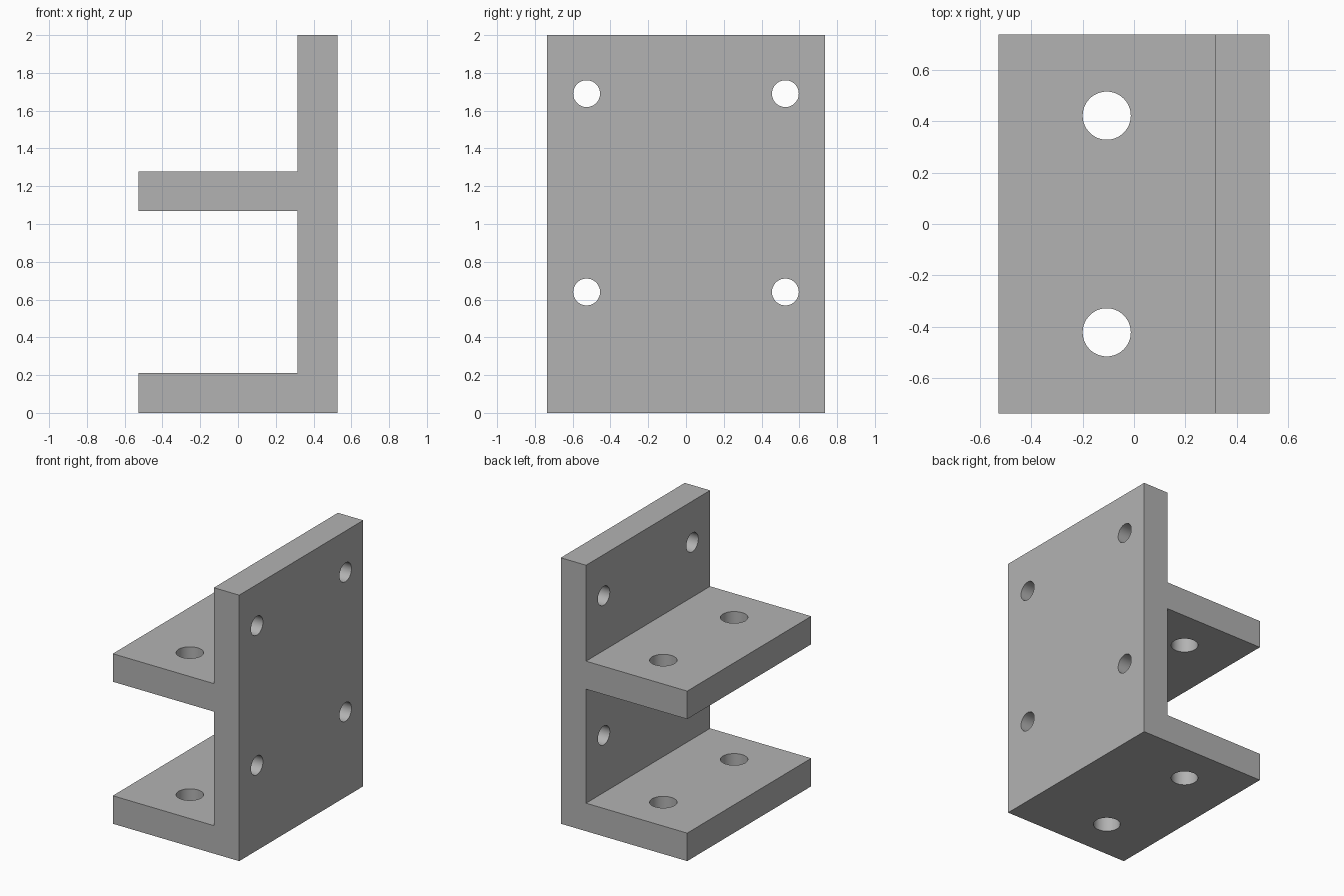
import bpy
import bmesh
from math import radians
from mathutils import Matrix

cube = bpy.data.objects.get("Cube")
if cube:
    bpy.data.objects.remove(cube, do_unlink=True)

# Overall sizes
HALF_W, HALF_D, HEIGHT, THICK = 0.526, 0.737, 2.0, 0.2105
INNER = HALF_W - THICK
SHELF = 1.068

grey = bpy.data.materials.new("plain_grey")
grey.use_nodes = True
colour = (0.448, 0.448, 0.448, 1)
grey.diffuse_color = colour
grey.node_tree.nodes["Principled BSDF"].inputs["Base Color"].default_value = colour


def add_object(name, bm):
    mesh = bpy.data.meshes.new(name)
    bmesh.ops.recalc_face_normals(bm, faces=bm.faces)
    bm.to_mesh(mesh)
    bm.free()
    mesh.materials.append(grey)
    obj = bpy.data.objects.new(name, mesh)
    bpy.context.collection.objects.link(obj)
    return obj


def add_cylinder(bm, radius, length, location, axis):
    turn = Matrix.Rotation(radians(90), 4, "Y") if axis == "X" else Matrix()
    bmesh.ops.create_cone(bm, cap_ends=True, segments=64, radius1=radius,
                          radius2=radius, depth=length,
                          matrix=Matrix.Translation(location) @ turn)


# Bracket body: upright plate with two shelves, extruded along y
profile = [(-HALF_W, 0), (HALF_W, 0), (HALF_W, HEIGHT), (INNER, HEIGHT),
           (INNER, SHELF + THICK), (-HALF_W, SHELF + THICK),
           (-HALF_W, SHELF), (INNER, SHELF),
           (INNER, THICK), (-HALF_W, THICK)]
bm = bmesh.new()
face = bm.faces.new([bm.verts.new((x, -HALF_D, z)) for x, z in profile])
side = bmesh.ops.extrude_face_region(bm, geom=[face])["geom"]
bmesh.ops.translate(bm, vec=(0, 2 * HALF_D, 0),
                    verts=[v for v in side if isinstance(v, bmesh.types.BMVert)])
bracket = add_object("bracket", bm)

# Bolt hole cutters: four through the upright, two through each shelf
bm = bmesh.new()
for s in (-1, 1):
    for z in (0.64, 1.69):
        add_cylinder(bm, 0.071, 2 * THICK, (HALF_W - THICK / 2, s * 0.526, z), "X")
    for z in (0, SHELF):
        add_cylinder(bm, 0.0935, 2 * THICK, (-0.106, s * 0.421, z + THICK / 2), "Z")
cutter = add_object("hole_cutter", bm)
cutter.hide_render = True

# Cut the holes, then discard the cutter
cut = bracket.modifiers.new("bolt_holes", "BOOLEAN")
cut.operation = "DIFFERENCE"
cut.solver = "EXACT"
cut.object = cutter
bpy.context.view_layer.objects.active = bracket
bracket.select_set(True)
bpy.ops.object.modifier_apply(modifier=cut.name)
bpy.data.objects.remove(cutter, do_unlink=True)

# Smooth hole walls, crisp edges
bpy.ops.object.shade_smooth_by_angle(angle=radians(30))
